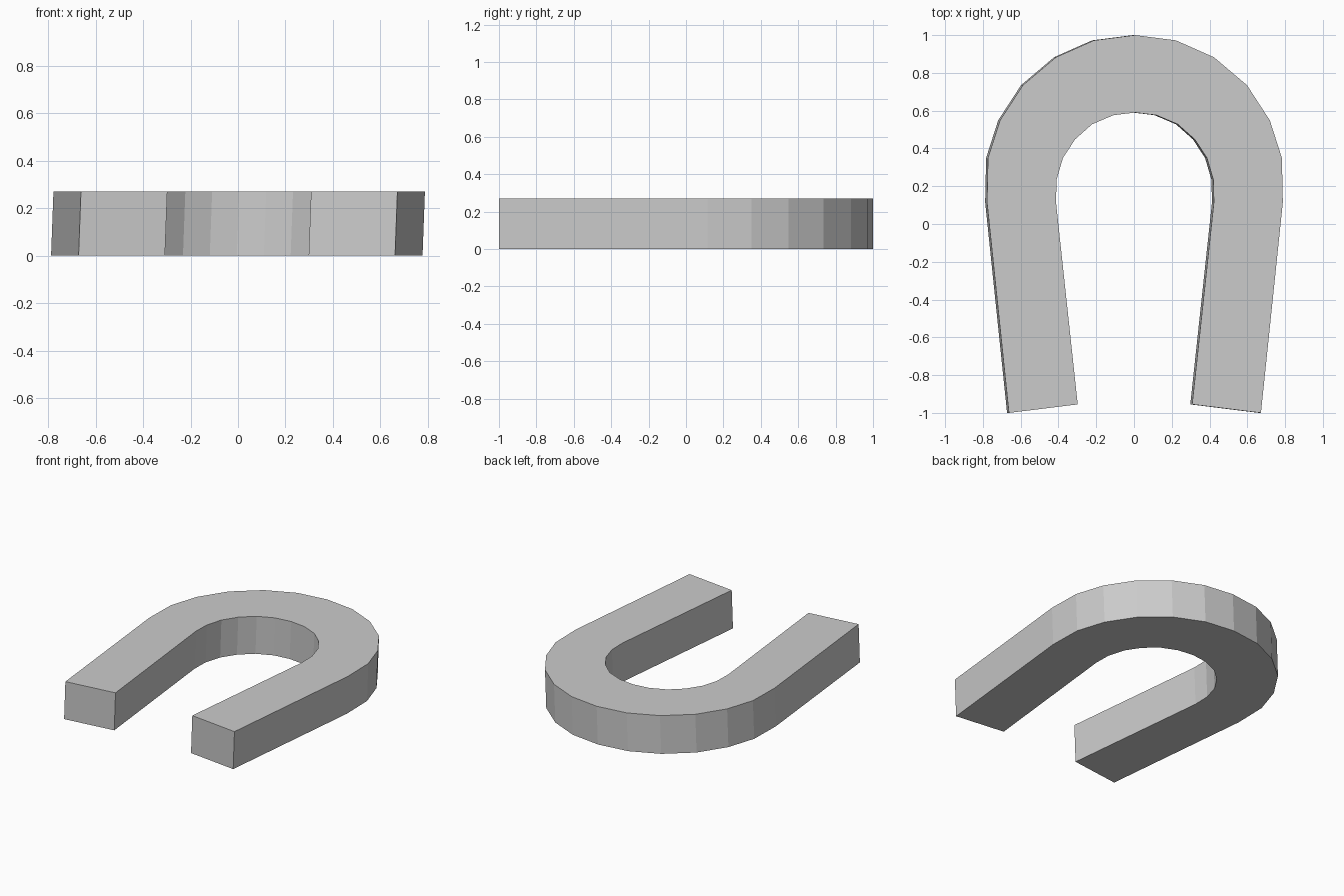
import bpy, bmesh

if "Cube" in bpy.data.objects:
    bpy.data.objects.remove(bpy.data.objects["Cube"])

HEIGHT = 0.27
LEAN = 0.005  # slight sideways lean between bottom and top

# right half of the outline: centre of the bend to the tip
outer = [(0, 1.0), (0.217, 0.972), (0.418, 0.883), (0.593, 0.735),
         (0.714, 0.549), (0.778, 0.35), (0.783, 0.115), (0.667, -1.0)]
inner = [(0, 0.59), (0.114, 0.576), (0.227, 0.528), (0.317, 0.448),
         (0.381, 0.35), (0.415, 0.235), (0.418, 0.115), (0.303, -0.955)]


def full(half):
    """Mirror a half outline, running from left tip to right tip."""
    return [(-x, y) for x, y in reversed(half[1:])] + half


bm = bmesh.new()
rings = []
for (ox, oy), (ix, iy) in zip(full(outer), full(inner)):
    # four corners of the bar's cross-section
    rings.append([bm.verts.new(p) for p in (
        (ox - LEAN, oy, 0), (ox + LEAN, oy, HEIGHT),
        (ix + LEAN, iy, HEIGHT), (ix - LEAN, iy, 0))])

# skin between neighbouring cross-sections, then cap the tips
for a, b in zip(rings, rings[1:]):
    for i in range(4):
        j = (i + 1) % 4
        bm.faces.new((a[i], a[j], b[j], b[i]))
bm.faces.new(rings[0])
bm.faces.new(rings[-1])
bmesh.ops.recalc_face_normals(bm, faces=bm.faces)

# horseshoe bar
mesh = bpy.data.meshes.new("horseshoe_bar")
bm.to_mesh(mesh)
bm.free()
obj = bpy.data.objects.new("horseshoe_bar", mesh)
bpy.context.collection.objects.link(obj)
